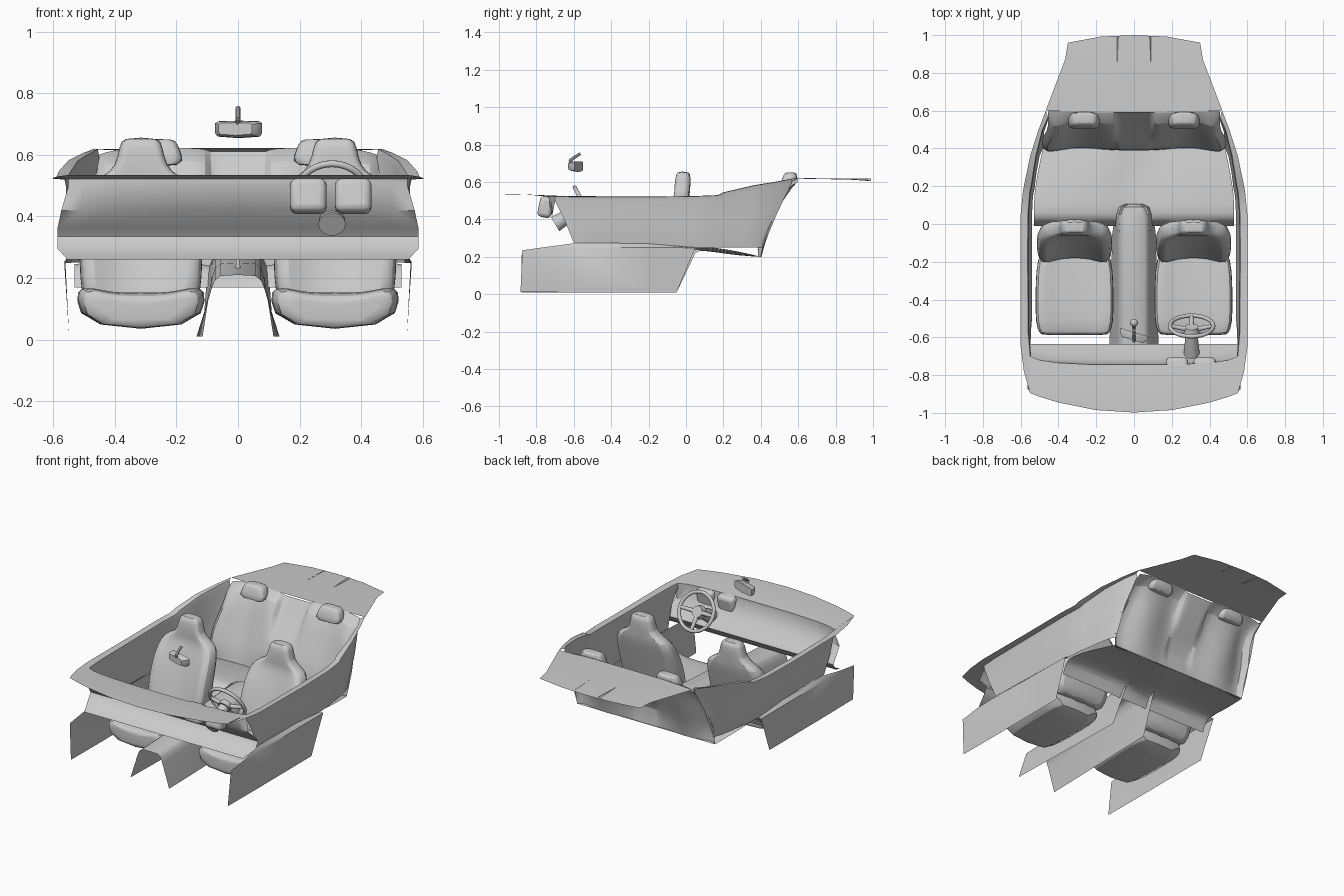
import bpy, math
from mathutils import Vector

if "Cube" in bpy.data.objects:
    bpy.data.objects.remove(bpy.data.objects["Cube"])


def finish(ob, sub=0, mirror=False, angle=40):
    if mirror:
        m = ob.modifiers.new("mirror", 'MIRROR')
        m.merge_threshold = 0.0005
    if sub:
        s = ob.modifiers.new("smooth", 'SUBSURF')
        s.levels = s.render_levels = sub
        s.boundary_smooth = 'PRESERVE_CORNERS'
    bpy.ops.object.select_all(action='DESELECT')
    ob.select_set(True)
    bpy.context.view_layer.objects.active = ob
    bpy.ops.object.shade_smooth_by_angle(angle=math.radians(angle))
    return ob


def loft(name, rows, closed=False, caps=False, mirror=True, sub=0, angle=40):
    """Skin a list of equal-length point rows."""
    n = len(rows[0])
    verts = [p for r in rows for p in r]
    faces = []
    for i in range(len(rows) - 1):
        for j in range(n if closed else n - 1):
            k = (j + 1) % n
            faces.append((i * n + j, i * n + k, (i + 1) * n + k, (i + 1) * n + j))
    if caps:
        faces += [tuple(range(n))[::-1], tuple(range(len(verts) - n, len(verts)))]
    me = bpy.data.meshes.new(name)
    me.from_pydata(verts, [], faces)
    ob = bpy.data.objects.new(name, me)
    bpy.context.collection.objects.link(ob)
    return finish(ob, sub, mirror, angle)


def rod(name, a, b, r1, r2=None, n=16):
    a, b = Vector(a), Vector(b)
    bpy.ops.mesh.primitive_cone_add(vertices=n, radius1=r1, radius2=r2 or r1,
                                    depth=(b - a).length, location=(a + b) / 2)
    ob = bpy.context.object
    ob.name = name
    ob.rotation_euler = (b - a).to_track_quat('Z', 'Y').to_euler()
    return finish(ob)


def box(name, loc, size, rot=(0, 0, 0), bevel=0.02):
    bpy.ops.mesh.primitive_cube_add(size=1, location=loc, rotation=rot)
    ob = bpy.context.object
    ob.name = name
    ob.scale = size
    bpy.ops.object.transform_apply(location=False, rotation=False, scale=True)
    m = ob.modifiers.new("bevel", 'BEVEL')
    m.width, m.segments = bevel, 3
    return finish(ob)


# dashboard: outer edge, inner lip, knee bulge, lower edge
rows = []
for x, yo, yl, xe in [(0, -.998, -.745, 0), (.2, -.985, -.745, .2), (.4, -.945, -.735, .41),
                      (.5, -.915, -.72, .52), (.55, -.895, -.70, .585)]:
    rows.append([(x, yo, .535), (x, -.85, .533), (x, yl, .522), (x, yl, .50),
                 (xe * .98, -.715, .42), (xe, -.655, .365), (xe, -.635, .335), (xe, -.66, .295),
                 (xe * .945, -.745, .26)])
loft("dashboard", rows, angle=50)

# door and rear side panels with the rim ledge
st = [(-.895, .55, .535, -.70, .55, .522, -.60, .545, .275),
      (-.78, .583, .53, -.66, .553, .522, -.56, .545, .275),
      (-.65, .60, .525, -.58, .56, .52, -.50, .54, .275),
      (-.2, .602, .522, -.2, .563, .52, -.2, .54, .27),
      (.05, .60, .525, .05, .562, .523, .05, .54, .25),
      (.17, .588, .53, .17, .552, .528, .15, .535, .25),
      (.2, .583, .545, .2, .545, .543, .18, .528, .25),
      (.36, .55, .582, .36, .52, .58, .28, .515, .25),
      (.5, .505, .605, .5, .485, .603, .36, .50, .25),
      (.60, .467, .62, .565, .455, .618, .41, .48, .25)]
rows = []
for ya, xa, za, yb, xb, zb, yc, xc, zc in st:
    mid = (xb * .5 + xc * .5 + .008, yb * .5 + yc * .5, zb * .5 + zc * .5)
    rows.append([(xa, ya, za), (xb, yb, zb), (xb - .005, yb, zb - .025), mid, (xc, yc, zc)])
loft("side_panel", rows)

# rear parcel shelf
loft("parcel_shelf", [[(0, y0, z), (w * .5, y1, z), (w, y2, z - .004)] for y0, y1, y2, w, z in
                      [(.59, .59, .60, .468, .622), (.87, .87, .87, .365, .617),
                       (1.0, .992, .96, .35, .611)]])
# shelf slits
loft("shelf_slit", [[(.09, .83, .618), (.083, .99, .620)], [(.09, .83, .619), (.098, .99, .604)]])

# floor sills, joined to the door bottoms by a narrow ledge
loft("sill", [[(.563, -.875, .235), (.563, -.875, .235), (.548, -.885, .012)],
              [(.563, -.73, .255), (.564, -.73, .25), (.548, -.6, .01)],
              [(.545, -.58, .275), (.563, -.58, .25), (.548, -.5, .01)],
              [(.54, -.2, .27), (.562, -.2, .25), (.548, -.2, .01)],
              [(.54, .05, .25), (.56, .05, .248), (.548, -.05, .01)]])

# centre tunnel
rows = []
for y, zt, wt, wb, zb in [(-.88, .21, .075, .135, .01), (-.65, .22, .075, .13, .01),
                          (-.45, .25, .075, .125, .01), (-.05, .275, .075, .115, .01),
                          (.05, .28, .07, .10, .22), (.09, .275, .055, .08, .24),
                          (.105, .25, .03, .05, .24)]:
    rows.append([(0, y, zt), (wt * .75, y, zt - .003), (wt, y, zt - .018),
                 (wt + .012, y, zt * .75 + zb * .25), (wb, y, zb)])
loft("centre_tunnel", rows)

# rear bench cushion with front riser
rows = []
for x, d in [(0, -.02), (.08, -.015), (.14, .002), (.3, .006), (.46, .004), (.53, -.005)]:
    rows.append([(x, -.01, .17), (x, .015, .235 + d), (x, .05, .255 + d), (x, .15, .245 + d),
                 (x * .96, .28, .225 + d), (x * .91, .40, .20)])
loft("rear_cushion", rows, sub=1)

# rear bench backrest: armrest and recess in the middle, bolsters either side
prof = [(.395, .20), (.38, .31), (.43, .385), (.50, .47), (.56, .56), (.595, .61)]
rows = [[(x, y, z) for y, z in prof] for x in (0, .06)]
rows.append([(.075 + i * .004, y, z) for i, (y, z) in enumerate(prof)])
for x, d, dz in [(.10, -.02, 0), (.15, -.02, .004), (.24, .01, .006),
                 (.33, .01, .006), (.41, -.03, .0), (.465, -.045, -.01), (.49, .0, -.02)]:
    t = 1 if x < .4 else .93
    rows.append([(x * .98, .40 + d * .4, .20), (x, .415 + d, .28), (x, .455 + d, .38),
                 (x * t, .495 + d, .48), (x * t, .54 + d * .7, .59 + dz),
                 (x * t, .595, .618 + dz)])
loft("rear_backrest", rows, sub=1)


def ring(cx, cy, z, hw, hd, bow, tilt=0):
    """Seat cross-section: flat back, hollow front between two bolsters."""
    p = [(-1, .3), (-.93, -.8), (-.75, -1), (-.45, -1 + bow), (0, -1 + bow * 1.2), (.45, -1 + bow),
         (.75, -1), (.93, -.8), (1, .3), (.85, 1), (0, 1), (-.85, 1)]
    return [(cx + a * hw, cy + b * hd, z + b * tilt) for a, b in p]


CX = .315
# front seat backrest with built-in headrest
loft("front_backrest", [ring(CX, *s) for s in
     [(-.15, .12, .185, .05, .2), (-.145, .16, .202, .07, .5), (-.125, .25, .207, .075, .6),
      (-.085, .38, .207, .07, .6), (-.05, .46, .198, .058, .5), (-.03, .505, .178, .047, .3),
      (-.023, .532, .125, .042, .1), (-.02, .56, .085, .042, 0), (-.016, .63, .072, .042, 0),
      (-.014, .657, .06, .03, 0)]], closed=True, caps=True, sub=1)

# front seat cushion
rows = []
for y, hw, zt, zb in [(-.588, .17, .135, .045), (-.583, .188, .158, .032), (-.53, .211, .17, .03),
                      (-.38, .212, .163, .033), (-.25, .207, .153, .04), (-.12, .195, .14, .05)]:
    rows.append([(CX + a * hw, y, (zt + c) if t else zb) for a, c, t in
                 [(-.92, 0, 0), (-1, -.025, 1), (-.95, .003, 1), (-.7, 0, 1), (-.5, -.013, 1), (0, -.015, 1),
                  (.5, -.013, 1), (.7, 0, 1), (.95, .003, 1), (1, -.025, 1), (.92, 0, 0)]])
loft("front_cushion", rows, closed=True, caps=True, sub=1)

# rear headrests
loft("rear_headrest", [ring(.265, *s) for s in
     [(.535, .56, .095, .035, .0), (.55, .60, .085, .042, .0), (.558, .64, .07, .036, 0),
      (.56, .652, .055, .026, 0)]], closed=True, caps=True, sub=1)

# steering wheel, tilted towards the driver
C, axis = Vector((.305, -.54, .47)), Vector((0, .88, .48)).normalized()
down = Vector((0, .48, -.88)).normalized()
bpy.ops.mesh.primitive_torus_add(major_radius=.115, minor_radius=.011, major_segments=40, minor_segments=10,
                                 location=C, rotation=(-math.radians(61.4), 0, 0))
bpy.context.object.name = "steering_wheel_rim"
finish(bpy.context.object)
hub = C - axis * .02
rod("steering_hub", hub - axis * .02, hub + axis * .015, .042, .034, 24)
for i, ang in enumerate((0, 90, 180)):
    a = math.radians(ang)
    v = Vector((math.cos(a), 0, 0)) + down * math.sin(a)
    rod("steering_spoke_%d" % i, hub + v * .02, C + v * .112, .014, .01, 10)
rod("steering_column", (.305, -.57, .455), (.305, -.70, .375), .03, .044, 20)

# instrument housings behind the dash
for i, x in enumerate((.228, .374)):
    box("instrument_pod_%d" % i, (x, -.75, .466), (.118, .075, .112), (-.2, 0, 0), .022)

# gear lever
rod("gear_lever", (0, -.56, .22), (0, -.525, .335), .008, .006, 10)
bpy.ops.mesh.primitive_uv_sphere_add(segments=16, ring_count=10, radius=.021, location=(0, -.523, .345))
bpy.context.object.name = "gear_knob"
finish(bpy.context.object)

# interior mirror on its stem
rot = -math.radians(17)
rows = []
for off, s in [(-.03, .72), (-.012, .95), (.012, 1)]:
    r = []
    for a, b in [(-.078, -.018), (-.07, -.028), (0, -.033), (.07, -.028), (.078, -.018),
                 (.078, .016), (.068, .022), (0, .024), (-.068, .022), (-.078, .016)]:
        x, y = a * s, off
        r.append((x * math.cos(rot) - y * math.sin(rot), -.585 + x * math.sin(rot) + y * math.cos(rot),
                  .687 + b * s))
    rows.append(r)
loft("mirror", rows, closed=True, caps=True, mirror=False)
rod("mirror_stem_upper", (0, -.565, .752), (0, -.622, .715), .008, .008, 8)
rod("mirror_stem_lower", (0, -.622, .718), (0, -.595, .685), .008, .008, 8)
